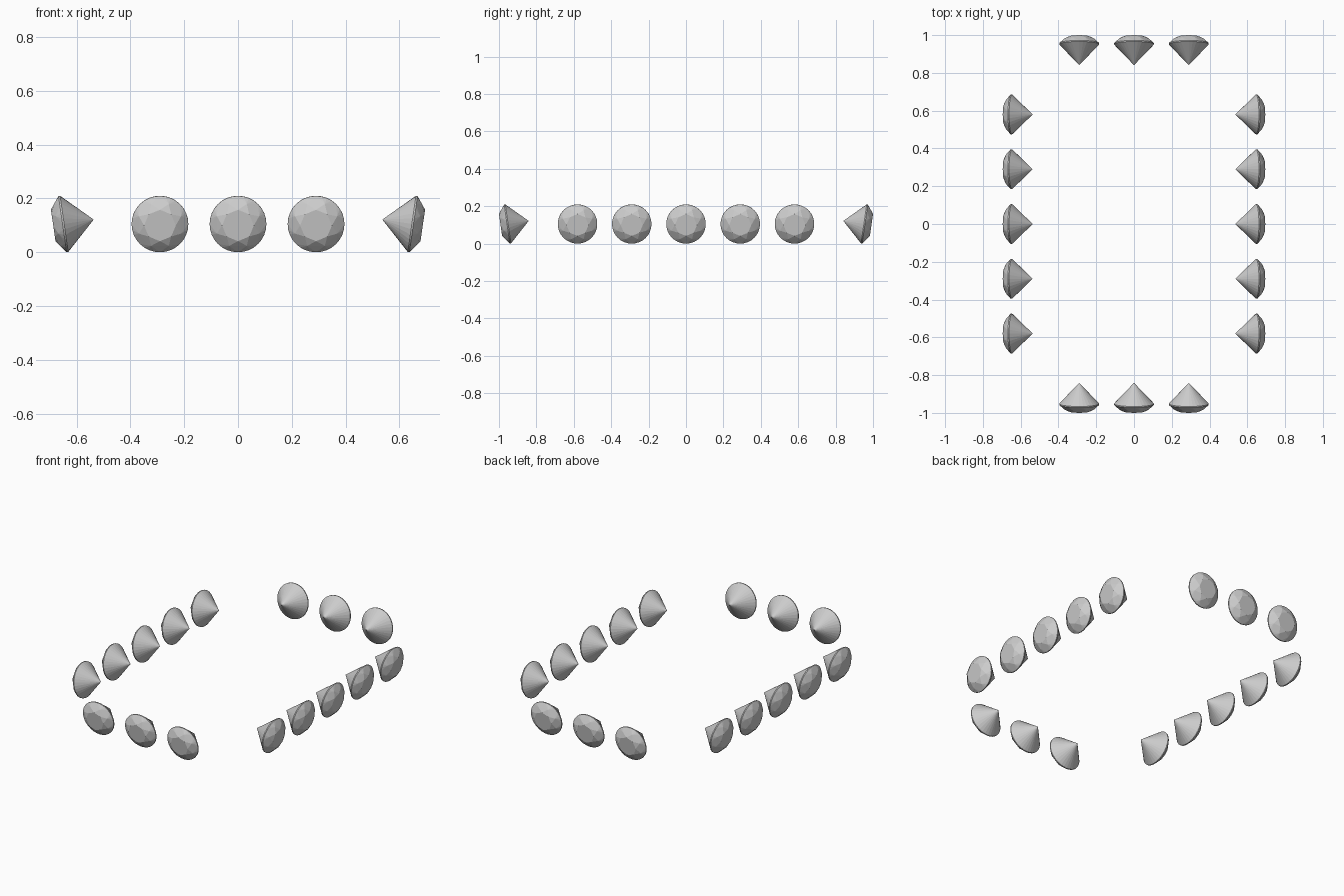
import bpy, bmesh
from math import pi, sin, cos, radians
from mathutils import Vector

if "Cube" in bpy.data.objects:
    bpy.data.objects.remove(bpy.data.objects["Cube"])

TILT = radians(8.3)


def ring(n, r, z, phase=0.0):
    return [(r * cos(2 * pi * i / n + phase), r * sin(2 * pi * i / n + phase), z)
            for i in range(n)]


# Brilliant-cut gem: table, crown kites, thin girdle and pointed pavilion
def gem_mesh():
    bm = bmesh.new()
    points = (ring(8, 0.059, 0.038)
              + ring(8, 0.085, 0.0235, pi / 8)
              + ring(32, 0.1055, 0.003)
              + ring(32, 0.1055, -0.003)
              + [(0, 0, -0.114)])
    for p in points:
        bm.verts.new(p)
    bmesh.ops.convex_hull(bm, input=bm.verts[:])
    bmesh.ops.dissolve_limit(bm, angle_limit=radians(0.5),
                             verts=bm.verts[:], edges=bm.edges[:])
    bmesh.ops.recalc_face_normals(bm, faces=bm.faces[:])
    mesh = bpy.data.meshes.new("gem")
    bm.to_mesh(mesh)
    bm.free()
    return mesh


mesh = gem_mesh()


# Place a gem with its table facing outward and slightly down
def place(name, x, y, outward):
    ob = bpy.data.objects.new(name, mesh)
    normal = Vector((outward[0] * cos(TILT), outward[1] * cos(TILT), -sin(TILT)))
    ob.rotation_mode = 'QUATERNION'
    ob.rotation_quaternion = normal.to_track_quat('Z', 'Y')
    ob.location = (x, y, 0.105)
    bpy.context.collection.objects.link(ob)


# Short rows at front and back, long rows on both sides
for side, s in (("front", -1), ("back", 1)):
    for i in range(3):
        place(f"{side}_gem_{i + 1}", (i - 1) * 0.29, s * 0.954, (0, s))
for side, s in (("left", -1), ("right", 1)):
    for i in range(5):
        place(f"{side}_gem_{i + 1}", s * 0.649, (i - 2) * 0.29, (s, 0))
